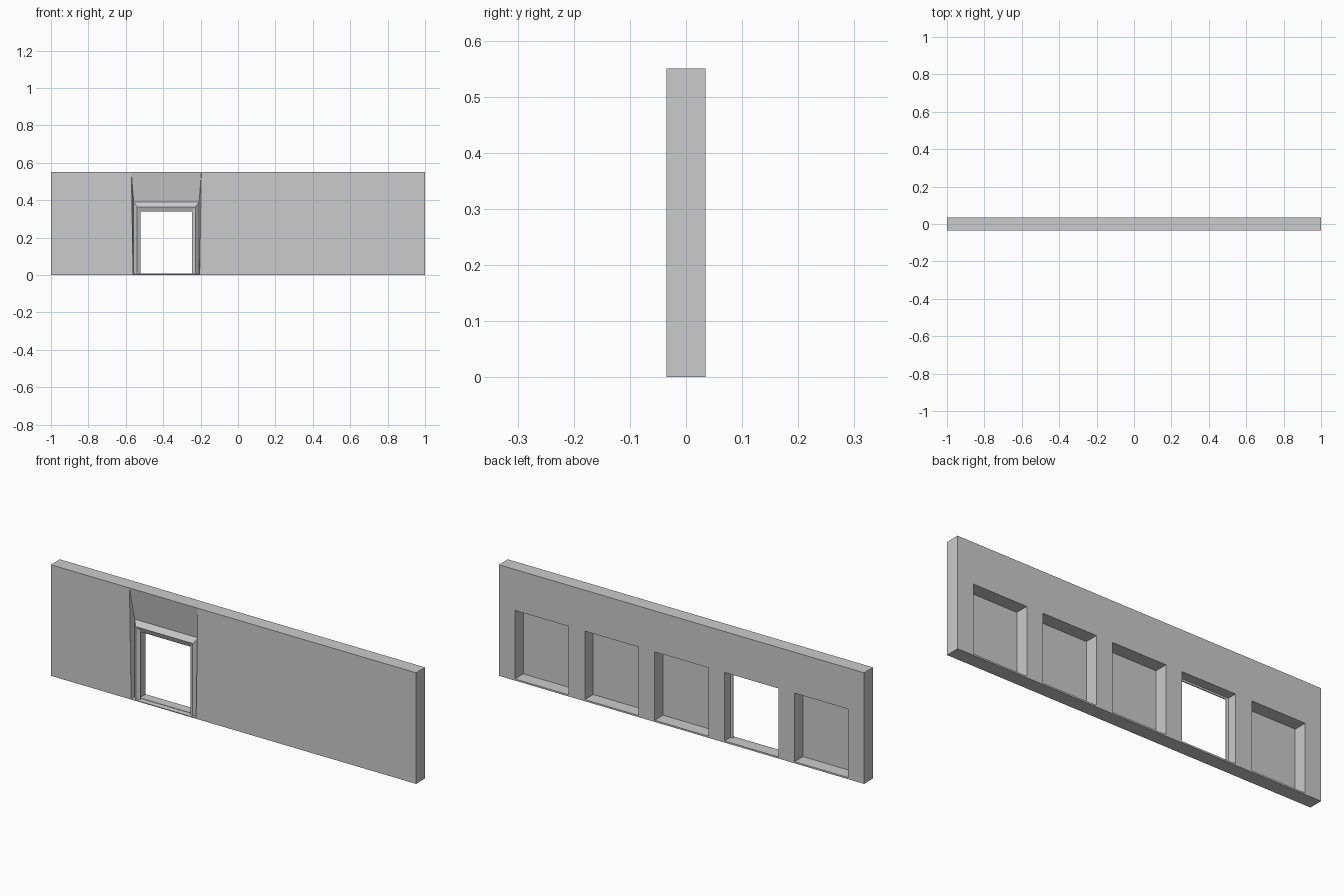
import bpy, bmesh

if "Cube" in bpy.data.objects:
    bpy.data.objects.remove(bpy.data.objects["Cube"])

CX = -0.383          # centre of the open doorway
FRONT, BACK = -0.035, 0.035


def make_object(name, verts, faces):
    mesh = bpy.data.meshes.new(name)
    bm = bmesh.new()
    vs = [bm.verts.new(v) for v in verts]
    for f in faces:
        bm.faces.new([vs[i] for i in f])
    bmesh.ops.recalc_face_normals(bm, faces=bm.faces)
    bm.to_mesh(mesh)
    bm.free()
    obj = bpy.data.objects.new(name, mesh)
    bpy.context.collection.objects.link(obj)
    return obj


def loft(name, rings):
    """Join equal-sized rings of points and cap both ends."""
    n = len(rings[0])
    verts = [p for r in rings for p in r]
    faces = [list(range(n)), list(range(len(verts) - n, len(verts)))]
    for k in range(len(rings) - 1):
        for i in range(n):
            j = (i + 1) % n
            faces.append([k * n + i, k * n + j, (k + 1) * n + j, (k + 1) * n + i])
    return make_object(name, verts, faces)


def rect(x0, x1, z0, z1, y):
    return [(x0, y, z0), (x1, y, z0), (x1, y, z1), (x0, y, z1)]


def box(name, x0, x1, y0, y1, z0, z1):
    return loft(name, [rect(x0, x1, z0, z1, y0), rect(x0, x1, z0, z1, y1)])


def cut(target, cutter):
    mod = target.modifiers.new("cut", 'BOOLEAN')
    mod.operation = 'DIFFERENCE'
    mod.solver = 'EXACT'
    mod.object = cutter
    bpy.context.view_layer.objects.active = target
    bpy.ops.object.modifier_apply(modifier=mod.name)
    bpy.data.objects.remove(cutter)


# Wall slab
wall = box("wall", -1, 1, FRONT, BACK, 0, 0.55)

# Five bays recessed from the back; the second from the left runs right through
for i in range(5):
    c = CX + (i - 1) * 0.383
    depth = -0.05 if i == 1 else -0.031
    cut(wall, box("bay_cutter", c - 0.147, c + 0.147, depth, 0.06, 0.008, 0.347))

# Tapered front recess around the doorway, sloping in from the wall top
front_ring = rect(CX - 0.187, CX + 0.187, 0.004, 0.549, FRONT)
outer_ring = [(x, -0.06, z) for x, _, z in front_ring]
inner_ring = rect(CX - 0.175, CX + 0.175, 0.006, 0.39, -0.012)
for k in (0, 1):      # lower front corners flare less than the top ones
    s = -1 if k == 0 else 1
    front_ring[k] = (CX + s * 0.178, FRONT, 0.004)
    outer_ring[k] = (CX + s * 0.178, -0.06, 0.004)
cut(wall, loft("recess_cutter", [outer_ring, front_ring, inner_ring]))

# Door surround: bevelled profile mitred up, across and down
profile = [(0, -0.015), (0, -0.02), (0.025, -0.03), (0.05, -0.012), (0.05, -0.008)]
path = [(-1, False), (-1, True), (1, True), (1, False)]
rings = []
for side, top in path:
    rings.append([(CX + side * (0.137 + 0.76 * d), y, 0.34 + d if top else 0.006)
                  for d, y in profile])
loft("door_surround", rings)
